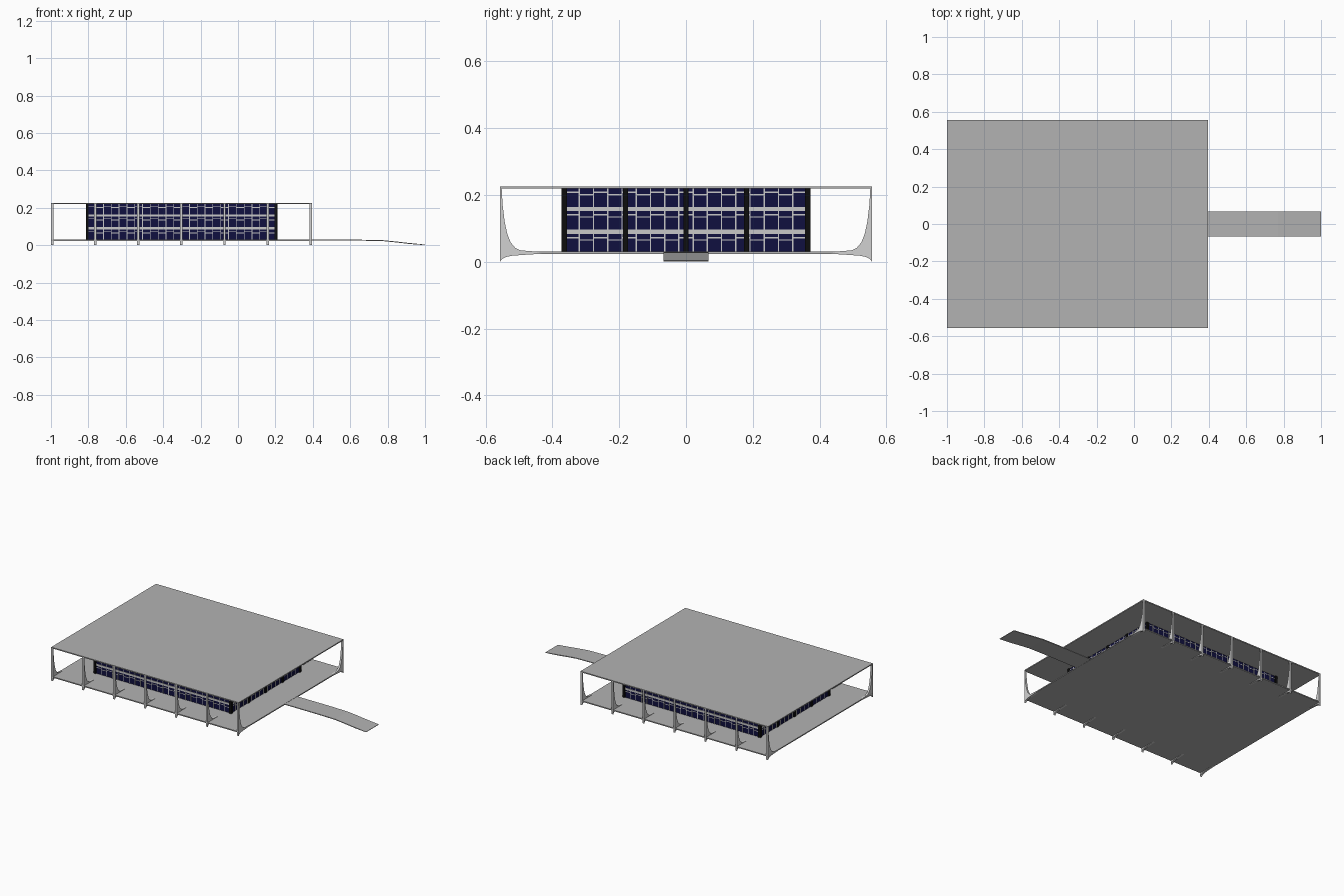
import bpy, bmesh, math
from mathutils import Matrix, Vector

if "Cube" in bpy.data.objects:
    bpy.data.objects.remove(bpy.data.objects["Cube"])


def mat(name, c):
    m = bpy.data.materials.new(name)
    m.diffuse_color = (*c, 1)
    m.use_nodes = True
    m.node_tree.nodes["Principled BSDF"].inputs["Base Color"].default_value = m.diffuse_color
    return m


CONCRETE = mat("slab grey", (0.45, 0.45, 0.45))
WHITE = mat("column pale grey", (0.64, 0.64, 0.64))
FRAME = mat("frame light grey", (0.58, 0.58, 0.58))
NAVY = mat("glass navy", (0.005, 0.005, 0.05))
BLACK = mat("post black", (0.004, 0.004, 0.004))


def finish(name, bm, material):
    bmesh.ops.recalc_face_normals(bm, faces=bm.faces[:])
    me = bpy.data.meshes.new(name)
    bm.to_mesh(me)
    bm.free()
    me.materials.append(material)
    ob = bpy.data.objects.new(name, me)
    bpy.context.collection.objects.link(ob)
    return ob


def boxes(name, spans, material, matrix=Matrix()):
    """One object from boxes given as (x0, x1, y0, y1, z0, z1)."""
    bm = bmesh.new()
    for x0, x1, y0, y1, z0, z1 in spans:
        m = Matrix.Translation(((x0 + x1) / 2, (y0 + y1) / 2, (z0 + z1) / 2)) \
            @ Matrix.Diagonal((x1 - x0, y1 - y0, z1 - z0, 1))
        bmesh.ops.create_cube(bm, size=1, matrix=matrix @ m)
    return finish(name, bm, material)


def extrude(name, pts, vec, material):
    bm = bmesh.new()
    f = bm.faces.new([bm.verts.new(p) for p in pts])
    r = bmesh.ops.extrude_face_region(bm, geom=[f], use_keep_orig=True)
    for v in r["geom"]:
        if isinstance(v, bmesh.types.BMVert):
            v.co += Vector(vec)
    return finish(name, bm, material)


X0, X1, Y = -1.0, 0.395, 0.557
FLOOR, CEIL = 0.030, 0.219

# Roof and raised floor
boxes("roof_slab", [(X0, X1, -Y, Y, CEIL, 0.226)], CONCRETE)
boxes("floor_slab", [(X0, X1, -Y, Y, 0.023, FLOOR)], CONCRETE)

# Entrance ramp
top = [(X1, 0.029), (0.65, 0.029), (0.77, 0.027), (0.84, 0.020), (0.92, 0.011), (1.0, 0.003)]
low = [(x, max(z - 0.005, 0)) for x, z in reversed(top)]
extrude("entrance_ramp", [(x, -0.067, z) for x, z in top + low], (0, 0.134, 0), CONCRETE)

# Curved columns along both long edges
profile = [(0.557, 0.0), (0.557, 0.222), (0.552, 0.222), (0.549, 0.17), (0.543, 0.12),
           (0.535, 0.083), (0.525, 0.058), (0.511, 0.041), (0.495, 0.034), (0.455, 0.031),
           (0.43, 0.024), (0.48, 0.021), (0.52, 0.018), (0.54, 0.014), (0.55, 0.009)]
W = 0.013
for i in range(7):
    x = X0 + (X1 - X0 - W) * i / 6
    for side, s in (("front", -1), ("back", 1)):
        extrude(f"{side}_column_{i + 1}", [(x, s * y, z) for y, z in profile], (W, 0, 0), WHITE)

# Glazed hall: four walls, each with panes, frame bars and posts
GX0, GX1, GY = -0.813, 0.210, 0.372
ROWS = [(0.030, 0.083), (0.096, 0.152), (0.164, 0.219)]


def wall(name, length, bays, origin, angle):
    m = Matrix.Translation(origin) @ Matrix.Rotation(angle, 4, 'Z')
    h = length / 2
    boxes(name + "_glass", [(-h, h, 0.006, 0.010, FLOOR, CEIL)], NAVY, m)
    # wide bands between the storeys
    bars = [(-h, h, 0.003, 0.012, ROWS[i][1], ROWS[i + 1][0]) for i in (0, 1)]
    n = round(length / 0.0425)
    w = length / n
    for i in range(n):
        a = -h + i * w
        if i:
            bars.append((a - 0.002, a + 0.002, 0.004, 0.012, FLOOR, CEIL))
        # staggered transoms
        for z0, z1 in ROWS:
            z = z1 - (0.018 if i % 2 else 0.011)
            bars.append((a, a + w, 0.0045, 0.0115, z - 0.002, z + 0.002))
    boxes(name + "_frame", bars, FRAME, m)
    posts = [-h + length * k / bays for k in range(1, bays)]
    if posts:
        boxes(name + "_posts", [(p - 0.008, p + 0.008, 0, 0.016, FLOOR, CEIL) for p in posts], BLACK, m)


cx, lx, ly = (GX0 + GX1) / 2, GX1 - GX0 - 0.02, 2 * GY - 0.02
wall("front_wall", lx, 1, (cx, -GY, 0), 0)
wall("back_wall", lx, 1, (cx, GY, 0), math.pi)
wall("right_wall", ly, 4, (GX1, 0, 0), math.pi / 2)
wall("left_wall", ly, 4, (GX0, 0, 0), -math.pi / 2)

# Corner posts
P = 0.016
boxes("corner_posts", [(x, x + P, y, y + P, FLOOR, CEIL)
                       for x in (GX0 - 0.001, GX1 - P + 0.001)
                       for y in (-GY - 0.001, GY - P + 0.001)], BLACK)
